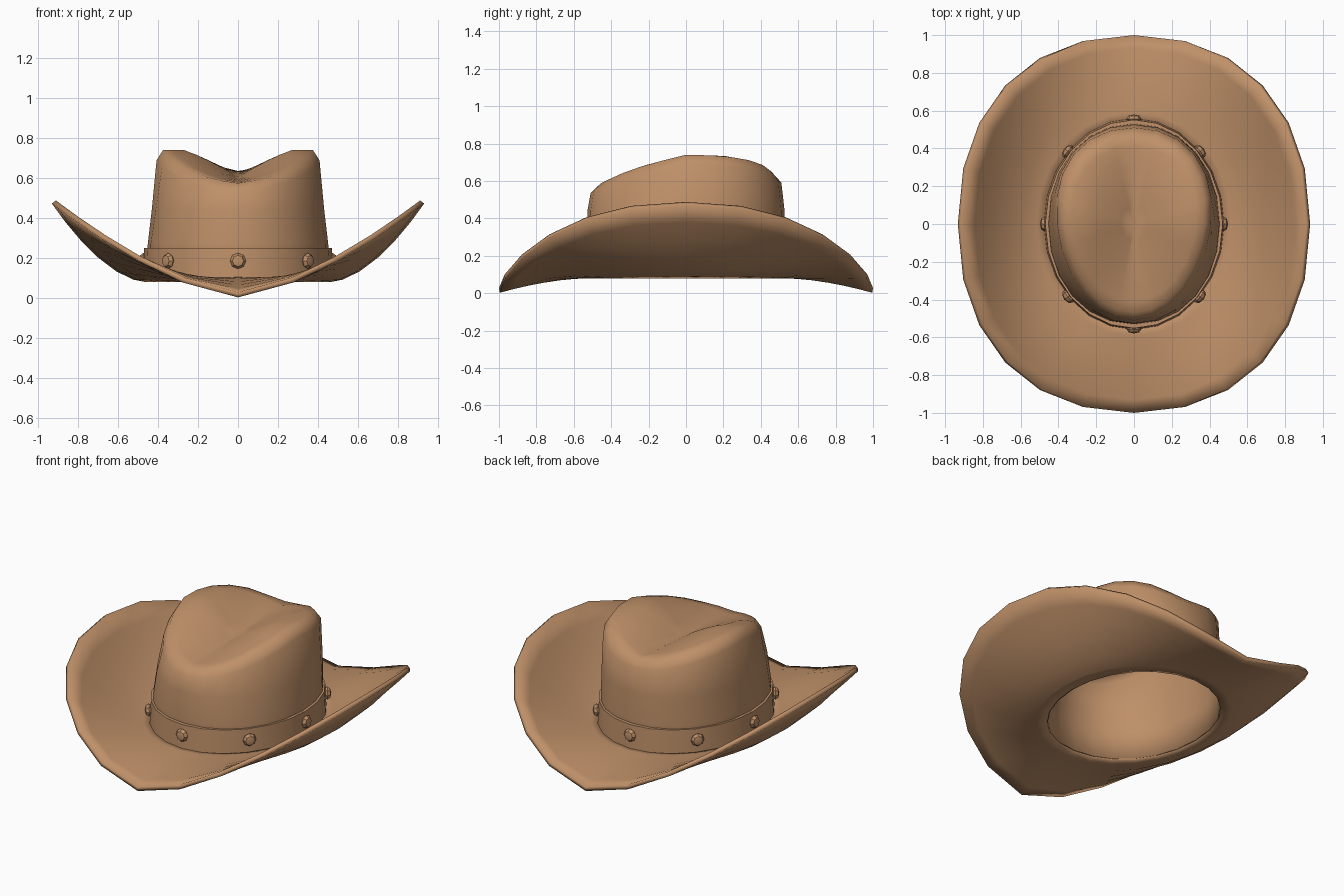
import bpy, bmesh, math
from mathutils import Matrix, Vector

if "Cube" in bpy.data.objects:
    bpy.data.objects.remove(bpy.data.objects["Cube"])

SEGS = 24

felt = bpy.data.materials.new("tan leather")
felt.use_nodes = True
TAN = (0.52, 0.28, 0.14, 1)
felt.diffuse_color = TAN
felt.node_tree.nodes["Principled BSDF"].inputs["Base Color"].default_value = TAN


def finish(name, bm, angle=40, thickness=0):
    """Turn a bmesh into a named, smooth shaded object, thickened inward."""
    mesh = bpy.data.meshes.new(name)
    bm.to_mesh(mesh)
    bm.free()
    obj = bpy.data.objects.new(name, mesh)
    bpy.context.collection.objects.link(obj)
    mesh.materials.append(felt)
    bpy.ops.object.select_all(action="DESELECT")
    obj.select_set(True)
    bpy.context.view_layer.objects.active = obj
    bpy.ops.object.shade_smooth_by_angle(angle=math.radians(angle))
    if thickness:
        mod = obj.modifiers.new("thickness", "SOLIDIFY")
        mod.thickness = thickness
        mod.offset = -1
    return obj


def oval(a, b, power=2.0):
    """Points of a superellipse, counter-clockwise."""
    pts = []
    for i in range(SEGS):
        t = 2 * math.pi * i / SEGS
        c, s = math.cos(t), math.sin(t)
        pts.append((a * math.copysign(abs(c) ** (2 / power), c),
                    b * math.copysign(abs(s) ** (2 / power), s)))
    return pts


def loft(rings, tip=None):
    """Bridge rings of points in order, closing the last onto a tip."""
    bm = bmesh.new()
    loops = [[bm.verts.new(p) for p in ring] for ring in rings]
    for lo, hi in zip(loops, loops[1:]):
        for i in range(SEGS):
            j = (i + 1) % SEGS
            bm.faces.new((lo[i], lo[j], hi[j], hi[i]))
    if tip:
        top = bm.verts.new(tip)
        for i in range(SEGS):
            bm.faces.new((loops[-1][i], loops[-1][(i + 1) % SEGS], top))
    return bm


# Brim: sides sweep up, front and back dip down
inner, outer = oval(0.46, 0.535), oval(0.912, 1.0, 2.2)
rings = []
for s in (1, 0.85, 0.68, 0.5, 0.3, 0.12, 0):
    ring = []
    for (xi, yi), (xo, yo) in zip(inner, outer):
        edge_z = 0.028 + 0.46 * (abs(xo) / 0.912) ** 1.5
        ring.append((xi + (xo - xi) * s, yi + (yo - yi) * s,
                     0.105 + (edge_z - 0.105) * s ** 1.7))
    rings.append(ring)
finish("brim", loft(rings), 50, 0.026)

# Crown: upright walls, twin ridges and a lengthwise crease
RIDGE = [(-0.55, 0.57), (-0.45, 0.61), (-0.2, 0.69), (0, 0.74),
         (0.2, 0.735), (0.4, 0.7), (0.55, 0.62)]


def ridge(y):
    for (y0, z0), (y1, z1) in zip(RIDGE, RIDGE[1:]):
        if y <= y1:
            return z0 + (z1 - z0) * (y - y0) / (y1 - y0)
    return RIDGE[-1][1]


def top_z(x, y):
    high = ridge(y)
    crease = min(high, 0.605 + 0.065 * y)
    return high - (high - crease) * max(0, 1 - abs(x) / 0.27) ** 1.2


def egg(a, b, amount):
    """Oval that narrows towards the front."""
    return [(x * (1 + amount * y), y) for x, y in oval(a, b, 2.1)]


rings = [[(x, y, z) for x, y in egg(a, b, n)]
         for a, b, z, n in ((0.46, 0.535, 0.09, 0), (0.452, 0.53, 0.27, 0),
                            (0.432, 0.527, 0.44, 0.1))]
shoulder = egg(0.408, 0.51, 0.25)
rings.append([(x, y, ridge(y) - 0.05) for x, y in shoulder])
for s in (0.92, 0.8, 0.66, 0.5, 0.34, 0.17):
    rings.append([(x * s, y * s, top_z(x * s, y * s)) for x, y in shoulder])
finish("crown", loft(rings, (0, 0, top_z(0, 0))), 60, 0.01)

# Band around the foot of the crown
rings = [[(x, y, z) for x, y in oval(a, b)]
         for a, b, z in ((0.478, 0.56, 0.09), (0.47, 0.552, 0.25),
                         (0.45, 0.53, 0.25))]
finish("hat_band", loft(rings), 40)

# Eight studs spaced around the band
for i in range(8):
    t = math.pi * i / 4
    c, s = math.cos(t), math.sin(t)
    place = Vector((0.474 * c, 0.556 * s, 0.185))
    if i % 2:
        place.x, place.y = math.copysign(0.35, c), math.copysign(0.385, s)
    normal = Vector((place.x / 0.474 ** 2, place.y / 0.556 ** 2, 0))
    turn = normal.to_track_quat("Z", "Y").to_matrix().to_4x4()
    bm = bmesh.new()
    bmesh.ops.create_uvsphere(bm, u_segments=8, v_segments=4, radius=0.04)
    bm.transform(Matrix.Translation(place) @ turn @ Matrix.Diagonal((1, 1, 0.6, 1)))
    finish(f"stud_{i + 1}", bm, 30)
